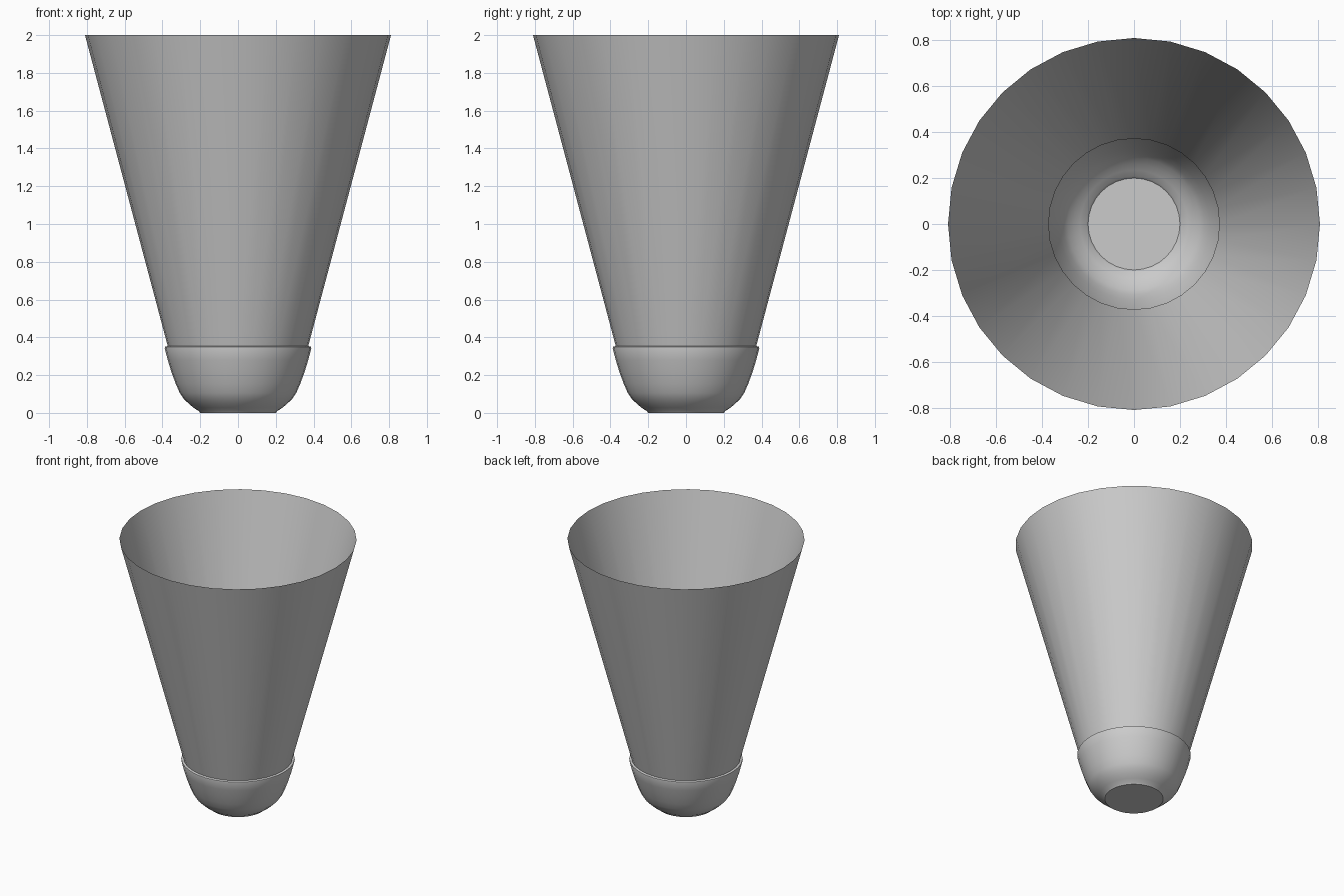
import bpy, bmesh, math

cube = bpy.data.objects.get("Cube")
if cube:
    bpy.data.objects.remove(cube, do_unlink=True)

SIDES = 32

grey = bpy.data.materials.new("plain_grey")
grey.use_nodes = True
colour = (0.6, 0.6, 0.6, 1)
grey.diffuse_color = colour
grey.node_tree.nodes["Principled BSDF"].inputs["Base Color"].default_value = colour


def lathe(name, profile, cap_bottom=False):
    """Revolve an open (radius, height) profile, listed from bottom to top."""
    bm = bmesh.new()
    rings = []
    for r, z in profile:
        rings.append([bm.verts.new((r * math.cos(a), r * math.sin(a), z))
                      for a in (math.tau * i / SIDES for i in range(SIDES))])
    for low, high in zip(rings, rings[1:]):
        for i in range(SIDES):
            j = (i + 1) % SIDES
            bm.faces.new((low[i], low[j], high[j], high[i]))
    if cap_bottom:
        bm.faces.new(rings[0][::-1])
    mesh = bpy.data.meshes.new(name)
    bm.to_mesh(mesh)
    bm.free()
    mesh.materials.append(grey)
    obj = bpy.data.objects.new(name, mesh)
    bpy.context.collection.objects.link(obj)
    bpy.ops.object.select_all(action='DESELECT')
    obj.select_set(True)
    bpy.context.view_layer.objects.active = obj
    bpy.ops.object.shade_smooth_by_angle(angle=math.radians(35))
    return obj


# Rounded cup with a flat base and a narrow lip turned in at the top
lathe("rounded_base",
      [(0.2, 0), (0.208, 0.01), (0.235, 0.027), (0.262, 0.05), (0.288, 0.075),
       (0.308, 0.105), (0.33, 0.155), (0.352, 0.215), (0.372, 0.28),
       (0.388, 0.342), (0.387, 0.35), (0.372, 0.354)], cap_bottom=True)

# Thin open flared skirt
lathe("flared_skirt", [(0.372, 0.354), (0.81, 2.0)])
